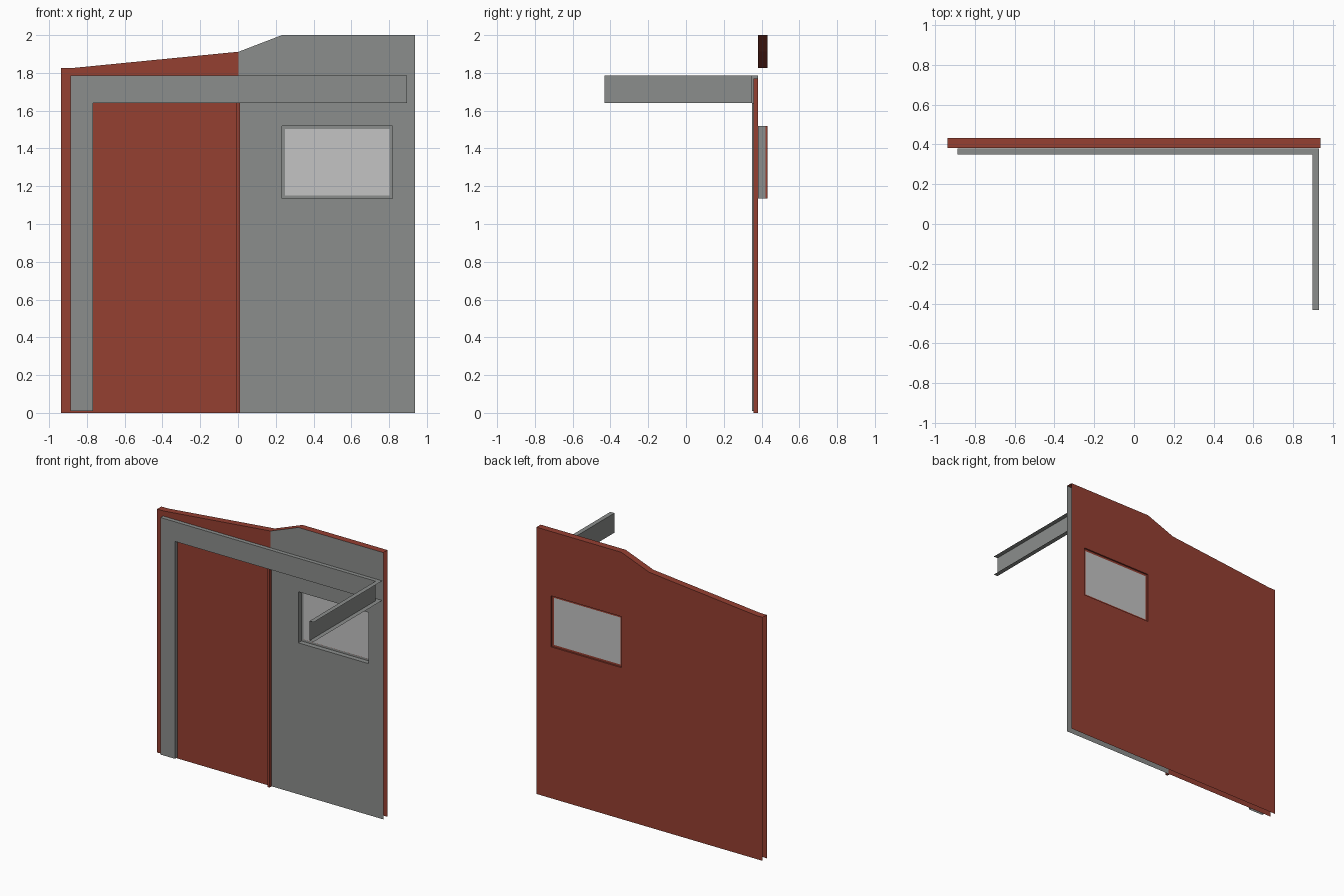
import bpy, bmesh

if "Cube" in bpy.data.objects:
    bpy.data.objects.remove(bpy.data.objects["Cube"])


def material(name, rgb):
    m = bpy.data.materials.new(name)
    m.diffuse_color = (*rgb, 1)
    m.use_nodes = True
    m.node_tree.nodes["Principled BSDF"].inputs["Base Color"].default_value = m.diffuse_color
    return m


RED = material("brick_red", (0.30, 0.050, 0.031))
GREY = material("mid_grey", (0.26, 0.27, 0.262))
PALE = material("pale_glass", (0.55, 0.55, 0.55))


def sheet(name, polys, mat):
    """Thin sheet object made of a few 3D polygons."""
    bm = bmesh.new()
    for p in polys:
        bm.faces.new([bm.verts.new(c) for c in p])
    bmesh.ops.remove_doubles(bm, verts=bm.verts, dist=1e-5)
    me = bpy.data.meshes.new(name)
    bm.to_mesh(me)
    bm.free()
    me.materials.append(mat)
    ob = bpy.data.objects.new(name, me)
    bpy.context.collection.objects.link(ob)
    return ob


def upright(pts, y, back=False):
    """Lay x,z points on the plane y, facing front or back."""
    p = [(x, y, z) for x, z in pts]
    return p[::-1] if back else p


def rect(x0, x1, z0, z1):
    return [(x0, z0), (x1, z0), (x1, z1), (x0, z1)]


def ribbon(pts, y0, y1):
    """Faces joining an x,z path between two depths."""
    return [[(a[0], y0, a[1]), (b[0], y0, b[1]), (b[0], y1, b[1]), (a[0], y1, a[1])]
            for a, b in zip(pts, pts[1:])]


def ring(o, i):
    """Four x,z quads between two rectangles."""
    return [[o[k], o[(k + 1) % 4], i[(k + 1) % 4], i[k]] for k in range(4)]


YF, YB, YG = 0.382, 0.432, 0.42        # wall front, wall back, glass
L, M, R = -0.938, 0.003, 0.938         # wall left, middle joint, right
WX0, WX1, WZ0, WZ1 = 0.233, 0.817, 1.135, 1.518
TOP = [(L, 1.825), (-0.885, 1.825), (M, 1.912), (WX0, 2.0), (R, 2.0)]

# wall skins: left half plain, right half with a window opening
left = [(L, 0), (M, 0)] + TOP[2::-1]
right = [[(M, 0), (WX0, 0), TOP[3], TOP[2]],
         rect(WX0, WX1, 0, WZ0), rect(WX0, WX1, WZ1, 2.0), rect(WX1, R, 0, 2.0)]
sheet("wall_front_left", [upright(left, YF)], RED)
sheet("wall_front_right", [upright(p, YF) for p in right], GREY)
sheet("wall_back", [upright(p, YB, True) for p in [left] + right], RED)
sheet("wall_top_edge", ribbon(TOP, YF, YB), RED)

# window: reveals, narrow frame and pane
hole = rect(WX0, WX1, WZ0, WZ1)
pane = rect(WX0 + 0.015, WX1 - 0.015, WZ0 + 0.015, WZ1 - 0.015)
loop = hole + hole[:1]
sheet("window_reveal_front", ribbon(loop, YF, YG), GREY)
sheet("window_reveal_back", ribbon(loop, YG, YB), RED)
sheet("window_frame_front", [upright(p, YG - 0.001) for p in ring(hole, pane)], GREY)
sheet("window_frame_back", [upright(p, YG + 0.001, True) for p in ring(hole, pane)], RED)
sheet("window_pane", [upright(pane, YG)], PALE)

# folded door frame: column and header with returns towards the wall
CF, CB = 0.35, 0.38
C0, C1, HX, H0, H1 = -0.888, -0.767, 0.896, 1.64, 1.787
sheet("frame_face", [upright(rect(C0, C1, 0.01, H0), CF),
                     upright([(C0, H0), (C1, H0), (HX, H0), (HX, H1), (C0, H1)], CF)], GREY)
sheet("frame_outer_return", ribbon([(HX, H1), (C0, H1), (C0, 0.01)], CF, CB), GREY)
sheet("frame_inner_return", ribbon([(C1, 0.01), (C1, H0), (HX, H0)], CF, CB), GREY)

# side arm: channel open to the right
A0, A1, X1 = -0.432, CF, 0.93
sheet("side_arm_web", [[(HX, A0, H0), (HX, A1, H0), (HX, A1, H1), (HX, A0, H1)]], GREY)
for nm, z in (("lower", H0), ("upper", H1)):
    sheet("side_arm_flange_" + nm,
          [[(HX, A0, z), (X1, A0, z), (X1, CB, z), (HX, CB, z)]], GREY)

# slim door post at the middle joint
post = rect(-0.008, 0.011, 0, 1.77)
sheet("door_post", [upright(post, 0.358), upright(post, CB, True)]
      + ribbon(post + post[:1], 0.358, CB), RED)
